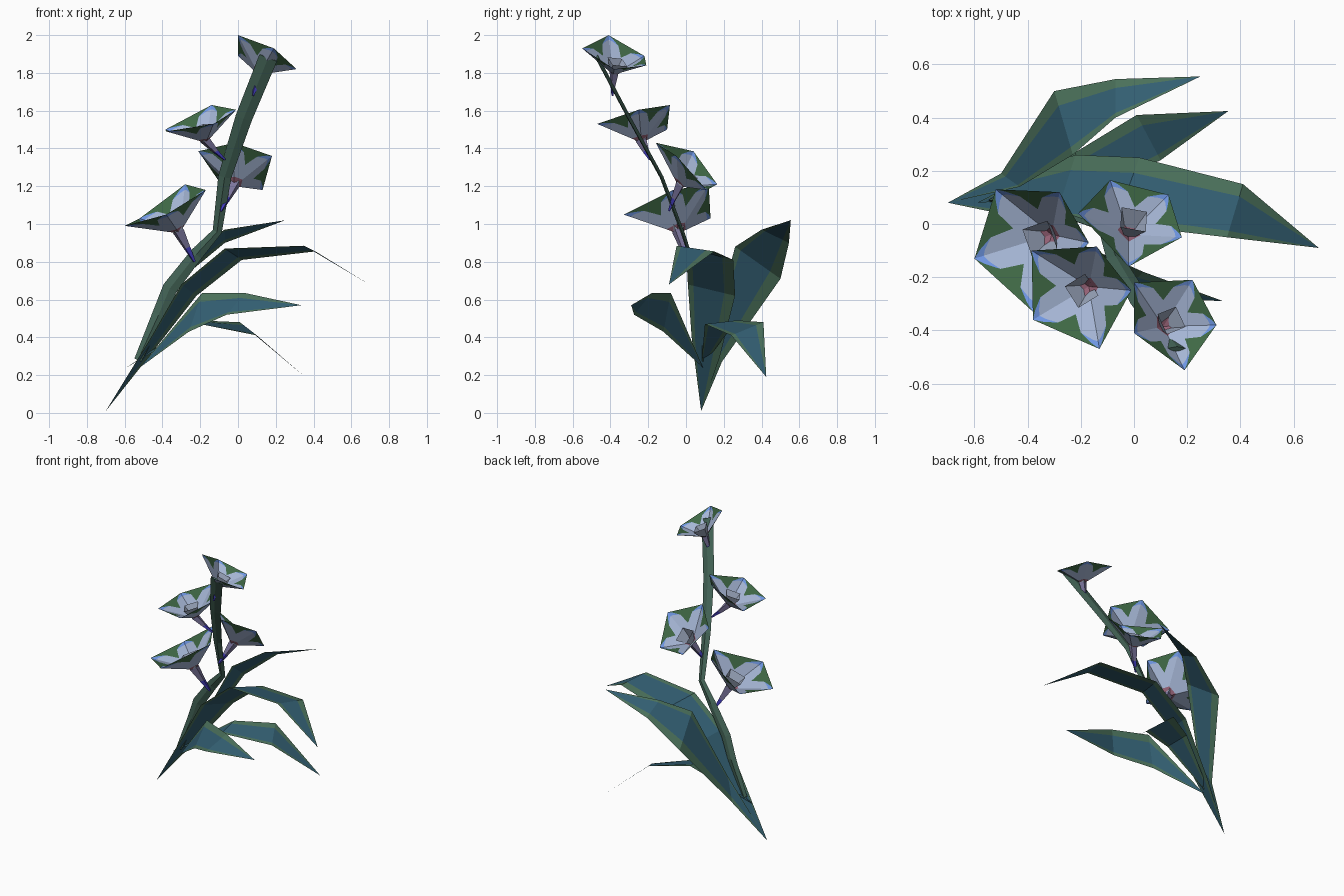
import bpy
import bmesh
import math
from mathutils import Vector

cube = bpy.data.objects.get("Cube")
if cube:
    bpy.data.objects.remove(cube, do_unlink=True)


def make_material(name, red, green, blue):
    mat = bpy.data.materials.new(name)
    mat.use_nodes = True
    mat.diffuse_color = (red, green, blue, 1)
    shader = mat.node_tree.nodes["Principled BSDF"]
    shader.inputs["Base Color"].default_value = (red, green, blue, 1)
    shader.inputs["Roughness"].default_value = 0.9
    return mat


teal = make_material("leaf teal", 0.033, 0.115, 0.17)
leaf_green = make_material("leaf edge green", 0.07, 0.165, 0.105)
stem_green = make_material("stem green", 0.06, 0.135, 0.1)
petal_white = make_material("petal pale blue", 0.38, 0.47, 0.67)
petal_green = make_material("petal gap green", 0.05, 0.14, 0.06)
edge_blue = make_material("petal edge blue", 0.16, 0.31, 0.78)
throat_pink = make_material("throat pink", 0.3, 0.12, 0.18)
tube_blue = make_material("tube blue", 0.06, 0.05, 0.55)
tube_mauve = make_material("tube mauve", 0.2, 0.18, 0.34)
corona_grey = make_material("corona grey", 0.34, 0.4, 0.53)


def finish(bm, name, materials):
    """Weld the sheet, turn it into an object and give it its materials."""
    bmesh.ops.remove_doubles(bm, verts=bm.verts, dist=0.0005)
    mesh = bpy.data.meshes.new(name)
    bm.to_mesh(mesh)
    bm.free()
    for mat in materials:
        mesh.materials.append(mat)
    obj = bpy.data.objects.new(name, mesh)
    bpy.context.collection.objects.link(obj)


def add_face(bm, points, index=0):
    face = bm.faces.new([bm.verts.new(p) for p in points])
    face.material_index = index


def leaf(name, base, stations, tip):
    """Flat blade through pairs of edge points, with a green band along each edge."""
    pairs = [(base, base)] + stations + [(tip, tip)]
    bands = (0, 0.23, 0.88, 1)
    bm = bmesh.new()
    rows = [[Vector(a).lerp(Vector(b), f) for f in bands] for a, b in pairs]
    for low, high in zip(rows, rows[1:]):
        for i in range(len(bands) - 1):
            corners = []
            for p in (low[i], low[i + 1], high[i + 1], high[i]):
                if p not in corners:
                    corners.append(p)
            add_face(bm, corners, 0 if i == 1 else 1)
    finish(bm, name, [teal, leaf_green])


def rings_to_faces(bm, rings):
    """Join each ring to the next; each step takes the next material."""
    for step, (low, high) in enumerate(zip(rings, rings[1:])):
        n = len(low)
        for i in range(n):
            j = (i + 1) % n
            add_face(bm, [low[i], low[j], high[j], high[i]], step)


def flower(name, rim, neck, tip):
    """Five-sided trumpet with painted petals, a square corona and a thin tube."""
    rim = [Vector(p) for p in rim]
    neck, tip = Vector(neck), Vector(tip)
    centre = sum(rim, Vector()) / len(rim)
    up = sum(((rim[k - 1] - centre).cross(rim[k] - centre) for k in range(5)), Vector()).normalized()
    side = rim[0] - centre
    radius = side.length
    side = (side - up * side.dot(up)).normalized()
    across = up.cross(side)

    bm = bmesh.new()
    for k in range(5):
        a, b = rim[k], rim[(k + 1) % 5]
        for start, end, flip in ((a, b, False), (b, a, True)):
            def p(s, t):
                return neck.lerp(start.lerp(end, s), t)
            tip_in, edge_in = p(0, 0.88), p(0.1, 0.89)
            shoulder, lobe, valley = p(0.12, 0.96), p(0.3, 0.86), p(0.5, 0.58)
            # petal half, blue edge, green gap, pink throat
            parts = [
                [p(0, 0.22), tip_in, edge_in, lobe, valley, p(0.5, 0.22)],
                [tip_in, p(0, 1), shoulder, lobe, edge_in],
                [p(0, 1), p(0.5, 1), valley, lobe, shoulder],
                [neck, p(0, 0.22), p(0.5, 0.22)],
            ]
            for index, points in enumerate(parts):
                add_face(bm, points if flip else points[::-1], index)
    finish(bm, name + "_petals", [petal_white, edge_blue, petal_green, throat_pink])

    def square(size, origin):
        angles = [math.tau * (k + 0.5) / 4 for k in range(4)]
        return [origin + (side * math.cos(q) + across * math.sin(q)) * radius * size for q in angles]

    # open square corona inside the trumpet
    bm = bmesh.new()
    rings_to_faces(bm, [square(0.12, neck + up * radius * 0.05), square(0.32, neck + up * radius * 0.42)])
    finish(bm, name + "_corona", [corona_grey])

    # tapering tube from the trumpet to the stem
    bm = bmesh.new()
    rings_to_faces(bm, [square(0.03, tip), square(0.08, tip.lerp(neck, 0.5)),
                        square(0.14, neck + up * radius * 0.06)])
    finish(bm, name + "_tube", [tube_blue, tube_mauve])


# Leaves
leaf("back_leaf", (-0.7, 0.08, 0.01),
     [((-0.5, 0.19, 0.27), (-0.43, 0.14, 0.42)),
      ((-0.3, 0.5, 0.71), (-0.23, 0.26, 0.88)),
      ((-0.07, 0.545, 0.9), (-0.07, 0.4, 0.97))], (0.25, 0.555, 1.02))
leaf("low_back_leaf", (-0.59, 0.08, 0.24),
     [((-0.22, 0.27, 0.49), (-0.2, 0.1, 0.47)),
      ((0.01, 0.41, 0.48), (0.1, 0.24, 0.41))], (0.355, 0.425, 0.19))
leaf("long_side_leaf", (-0.7, 0.08, 0.01),
     [((-0.47, 0.18, 0.3), (-0.46, 0.03, 0.4)),
      ((-0.22, 0.26, 0.62), (-0.3, 0.01, 0.68)),
      ((0.02, 0.25, 0.81), (-0.07, 0, 0.87)),
      ((0.41, 0.15, 0.855), (0.35, -0.05, 0.885))], (0.695, -0.09, 0.68))
leaf("front_leaf", (-0.52, 0.09, 0.24),
     [((-0.19, -0.08, 0.635), (-0.26, -0.12, 0.43)),
      ((0.035, -0.18, 0.635), (-0.06, -0.275, 0.52))], (0.335, -0.29, 0.57))

# Flat stem, widening towards the top: position and half width
path = [(-0.53, 0.09, 0.28, 0.02), (-0.42, 0.08, 0.52, 0.035), (-0.36, 0.06, 0.66, 0.04),
        (-0.22, 0.02, 0.84, 0.035), (-0.11, -0.02, 0.96, 0.025),
        (-0.07, -0.13, 1.25, 0.035), (0.03, -0.3, 1.56, 0.045), (0.16, -0.47, 1.88, 0.05)]
bm = bmesh.new()
rings = []
for i, (x, y, z, half) in enumerate(path):
    before, after = path[max(i - 1, 0)], path[min(i + 1, len(path) - 1)]
    along = (Vector(after[:3]) - Vector(before[:3])).normalized()
    wide = Vector((0, 1, 0)).cross(along).normalized()
    thick = along.cross(wide).normalized() * 0.01
    spot = Vector((x, y, z))
    rings.append([spot - wide * half, spot - thick, spot + wide * half, spot + thick])
rings_to_faces(bm, rings)
add_face(bm, rings[-1])
add_face(bm, rings[0][::-1])
bmesh.ops.recalc_face_normals(bm, faces=bm.faces)
for face in bm.faces:
    face.material_index = 0
finish(bm, "stem", [stem_green])

# Flowers: rim corners, neck of the trumpet, end of the tube
flower("top_flower",
       [(0, -0.41, 2), (0.19, -0.55, 1.93), (0.31, -0.38, 1.82), (0.22, -0.21, 1.84), (0, -0.22, 1.89)],
       (0.11, -0.385, 1.79), (0.08, -0.39, 1.68))
flower("upper_flower",
       [(-0.38, -0.36, 1.49), (-0.13, -0.47, 1.53), (-0.01, -0.25, 1.605), (-0.14, -0.085, 1.63), (-0.385, -0.1, 1.5)],
       (-0.17, -0.235, 1.43), (-0.07, -0.19, 1.34))
flower("lower_flower",
       [(-0.6, -0.13, 0.99), (-0.38, -0.33, 1.05), (-0.17, -0.07, 1.18), (-0.28, 0.12, 1.21), (-0.52, 0.13, 1.03)],
       (-0.31, -0.04, 0.95), (-0.23, 0.01, 0.8))
flower("middle_flower",
       [(-0.02, -0.16, 1.43), (0.18, -0.05, 1.36), (0.13, 0.11, 1.18), (-0.09, 0.165, 1.21), (-0.21, 0.04, 1.385)],
       (-0.02, -0.04, 1.2), (-0.09, -0.09, 1.07))
